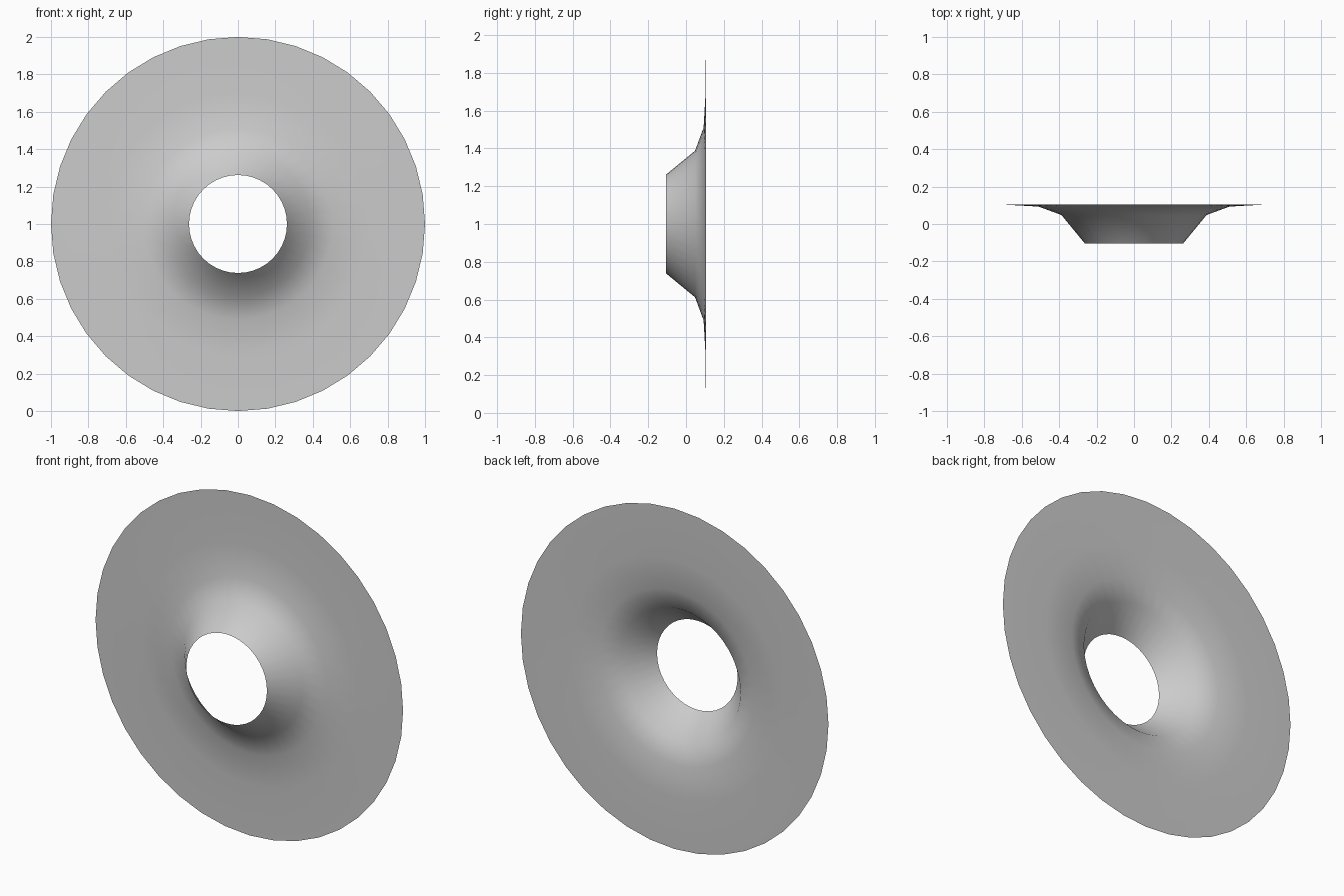
import bpy, bmesh
from math import sin, cos, tau

if "Cube" in bpy.data.objects:
    bpy.data.objects.remove(bpy.data.objects["Cube"])

SEGMENTS = 40
CENTRE_Z = 1.0
# flare profile: (radius, y) from the narrow front mouth to the flat rim
PROFILE = [(0.262, -0.105), (0.388, 0.048), (0.51, 0.093), (0.70, 0.104), (1.0, 0.105)]

# Flared open disc: one thin surface revolved about the y axis
bm = bmesh.new()
rings = []
for r, y in PROFILE:
    rings.append([bm.verts.new((r * sin(tau * i / SEGMENTS), y,
                                CENTRE_Z + r * cos(tau * i / SEGMENTS)))
                  for i in range(SEGMENTS)])
for inner, outer in zip(rings, rings[1:]):
    for i in range(SEGMENTS):
        j = (i + 1) % SEGMENTS
        face = bm.faces.new((inner[i], inner[j], outer[j], outer[i]))
        face.normal_update()
        if face.normal.y > 0:      # outside of the flare faces the front
            face.normal_flip()
        face.smooth = True

mesh = bpy.data.meshes.new("flared_disc")
bm.to_mesh(mesh)
bm.free()
bpy.context.collection.objects.link(bpy.data.objects.new("flared_disc", mesh))
